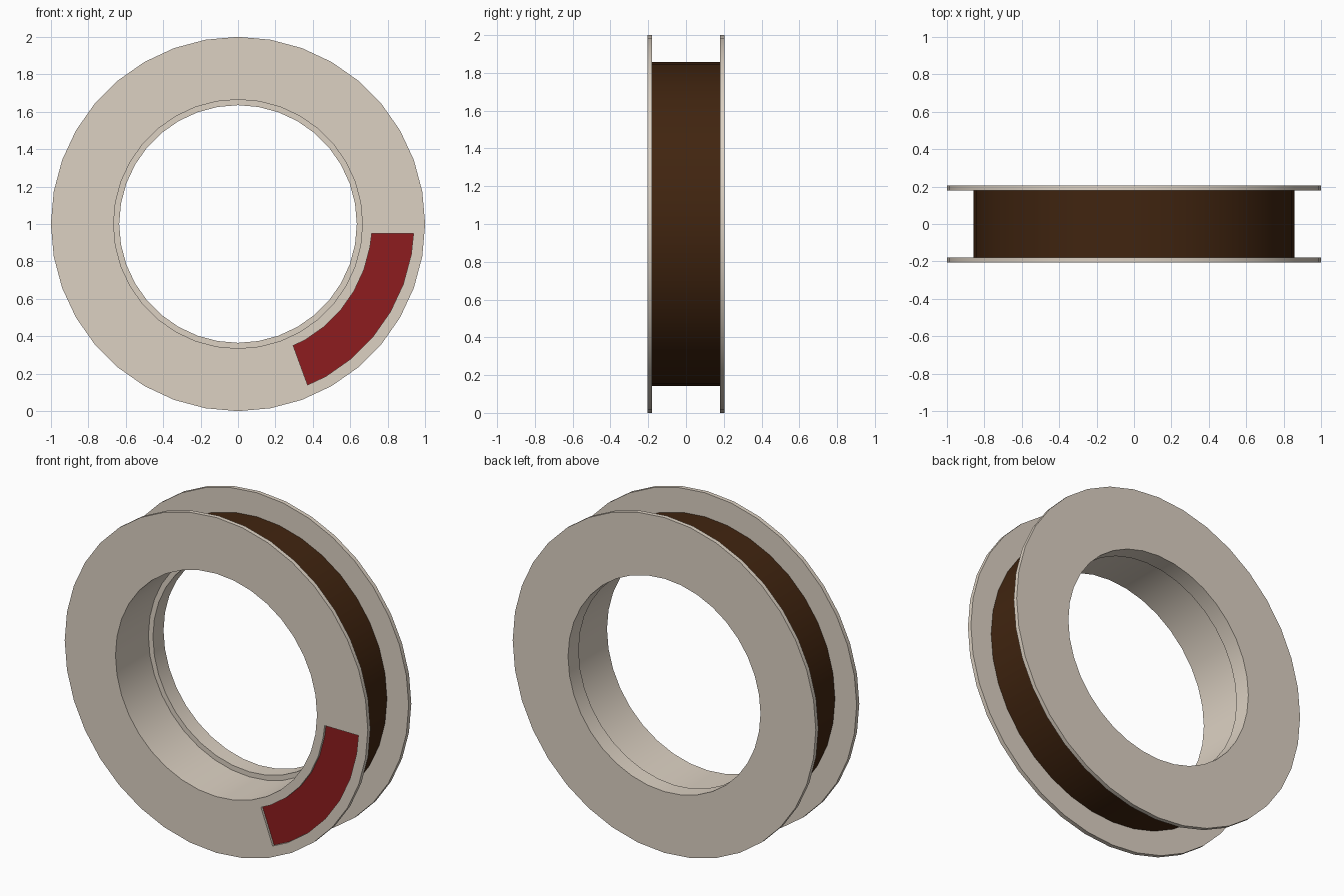
import bpy, bmesh
from math import sin, cos, pi, radians

if "Cube" in bpy.data.objects:
    bpy.data.objects.remove(bpy.data.objects["Cube"])

SIDES = 36
CZ = 1.0


def material(name, rgb):
    m = bpy.data.materials.new(name)
    m.diffuse_color = (*rgb, 1)
    m.use_nodes = True
    m.node_tree.nodes["Principled BSDF"].inputs["Base Color"].default_value = m.diffuse_color
    return m


def make_object(name, bm, mat=None):
    bmesh.ops.recalc_face_normals(bm, faces=bm.faces)
    me = bpy.data.meshes.new(name)
    bm.to_mesh(me)
    bm.free()
    ob = bpy.data.objects.new(name, me)
    bpy.context.collection.objects.link(ob)
    if mat:
        me.materials.append(mat)
    return ob


def revolve(name, profile, mat):
    """Spin a closed (radius, y) profile around the y axis through the centre."""
    bm = bmesh.new()
    rings = [[bm.verts.new((r * cos(a), y, CZ + r * sin(a))) for r, y in profile]
             for a in (2 * pi * i / SIDES for i in range(SIDES))]
    n = len(profile)
    for i in range(SIDES):
        p, q = rings[i], rings[(i + 1) % SIDES]
        for j in range(n):
            k = (j + 1) % n
            bm.faces.new((p[j], p[k], q[k], q[j]))
    return make_object(name, bm, mat)


def window_prism(name, y0, y1, mat=None):
    """Arc-shaped block: radial steps of 10 degrees between two straight ends."""
    angles = [radians(-10 * i) for i in range(1, 7)]
    inner = [(0.715, -0.05)] + [(0.716 * cos(a), 0.716 * sin(a)) for a in angles] + [(0.295, -0.65)]
    outer = [(0.938, -0.05)] + [(0.94 * cos(a), 0.94 * sin(a)) for a in angles] + [(0.372, -0.86)]
    bm = bmesh.new()
    rows = [[bm.verts.new((p[0], y, CZ + p[1])) for p in pts]
            for pts, y in ((inner, y0), (outer, y0), (outer, y1), (inner, y1))]
    for i in range(len(inner) - 1):
        for j in range(4):
            k = (j + 1) % 4
            bm.faces.new((rows[j][i], rows[k][i], rows[k][i + 1], rows[j][i + 1]))
    for e in (0, -1):
        bm.faces.new([r[e] for r in rows])
    return make_object(name, bm, mat)


def smooth(ob):
    bpy.ops.object.select_all(action='DESELECT')
    ob.select_set(True)
    bpy.context.view_layer.objects.active = ob
    bpy.ops.object.shade_smooth_by_angle(angle=radians(30))


cream = material("cream", (0.72, 0.64, 0.545))
brown = material("brown", (0.052, 0.018, 0.005))
red = material("red", (0.27, 0.012, 0.013))

# Reel body: two flanges, hub, and a bore with a small ledge near the back
reel = revolve("reel_body", [(0.665, -0.205), (1, -0.205), (1, -0.18), (0.72, -0.18),
                             (0.72, 0.18), (1, 0.18), (1, 0.205), (0.635, 0.205),
                             (0.635, 0.105), (0.665, 0.105)], cream)

# Shallow arc recess in the front flange
cutter = window_prism("recess_cutter", -0.25, -0.189, cream)
cut = reel.modifiers.new("recess", 'BOOLEAN')
cut.operation = 'DIFFERENCE'
cut.solver = 'EXACT'
cut.object = cutter
bpy.context.view_layer.objects.active = reel
bpy.ops.object.modifier_apply(modifier="recess")
bpy.data.objects.remove(cutter)
smooth(reel)

# Red panel lying in the recess
window_prism("red_panel", -0.191, -0.185, red)

# Wound tape between the flanges
smooth(revolve("wound_tape", [(0.72, -0.18), (0.857, -0.18), (0.857, 0.18), (0.72, 0.18)], brown))
